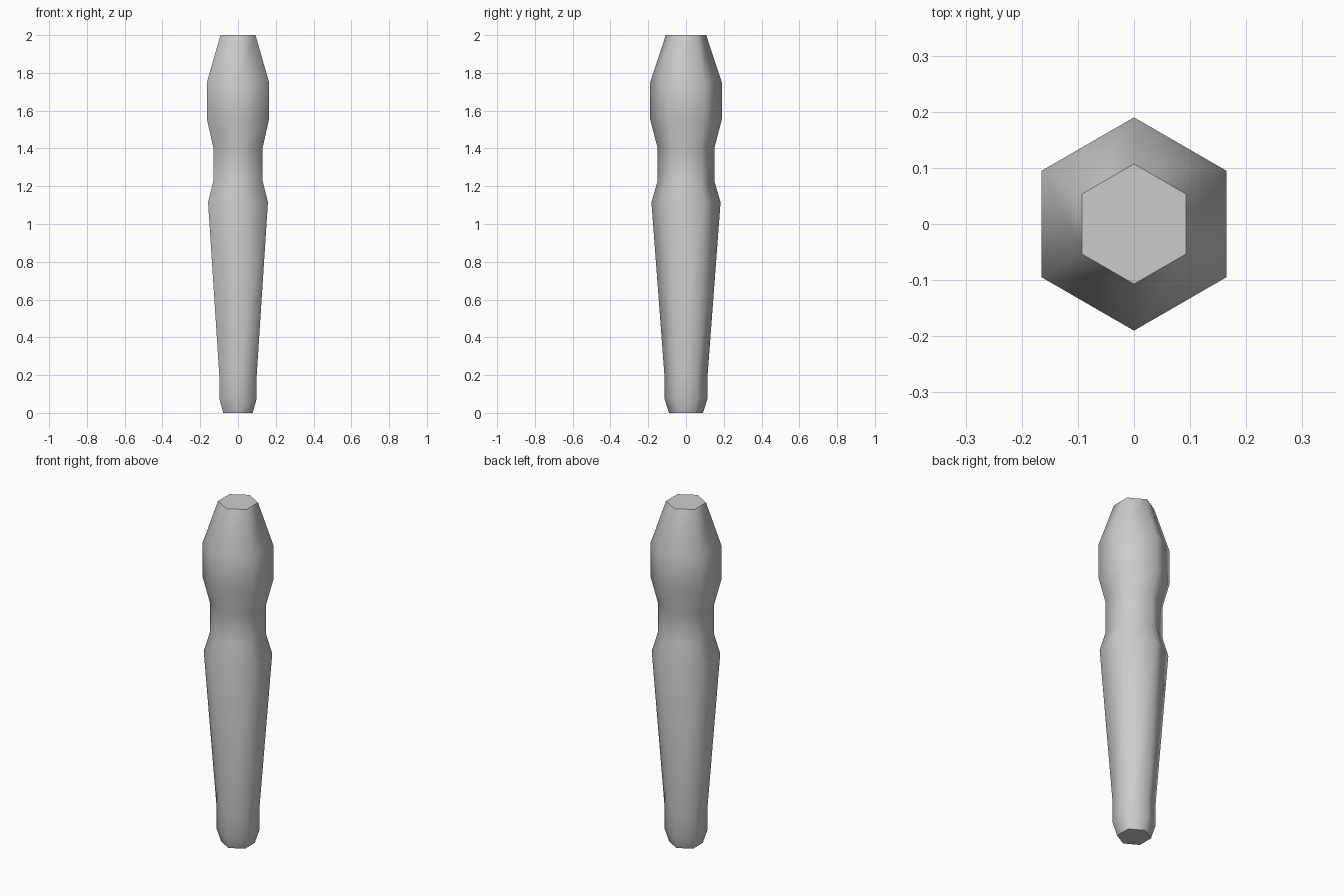
import bpy, bmesh, math

if "Cube" in bpy.data.objects:
    bpy.data.objects.remove(bpy.data.objects["Cube"])

SIDES = 6
# (corner radius, height) from the foot to the top
PROFILE = [(0.09, 0.0), (0.114, 0.075), (0.114, 0.195), (0.183, 1.115),
           (0.151, 1.225), (0.151, 1.405), (0.19, 1.555), (0.19, 1.75),
           (0.107, 2.0)]


def hex_ring(bm, radius, z):
    # Corners point along +y and -y
    angles = [math.pi / 2 + i * 2 * math.pi / SIDES for i in range(SIDES)]
    return [bm.verts.new((radius * math.cos(a), radius * math.sin(a), z)) for a in angles]


# Six-sided turned handle
bm = bmesh.new()
rings = [hex_ring(bm, r, z) for r, z in PROFILE]
for low, high in zip(rings, rings[1:]):
    for i in range(SIDES):
        j = (i + 1) % SIDES
        bm.faces.new((low[i], low[j], high[j], high[i]))

# Flat end caps
bm.faces.new(rings[0][::-1])
bm.faces.new(rings[-1])
bmesh.ops.recalc_face_normals(bm, faces=bm.faces)

mesh = bpy.data.meshes.new("handle")
bm.to_mesh(mesh)
bm.free()
handle = bpy.data.objects.new("handle", mesh)
bpy.context.collection.objects.link(handle)

# Smooth sides, sharp cap edges
bpy.context.view_layer.objects.active = handle
handle.select_set(True)
bpy.ops.object.shade_smooth_by_angle(angle=math.radians(66))
